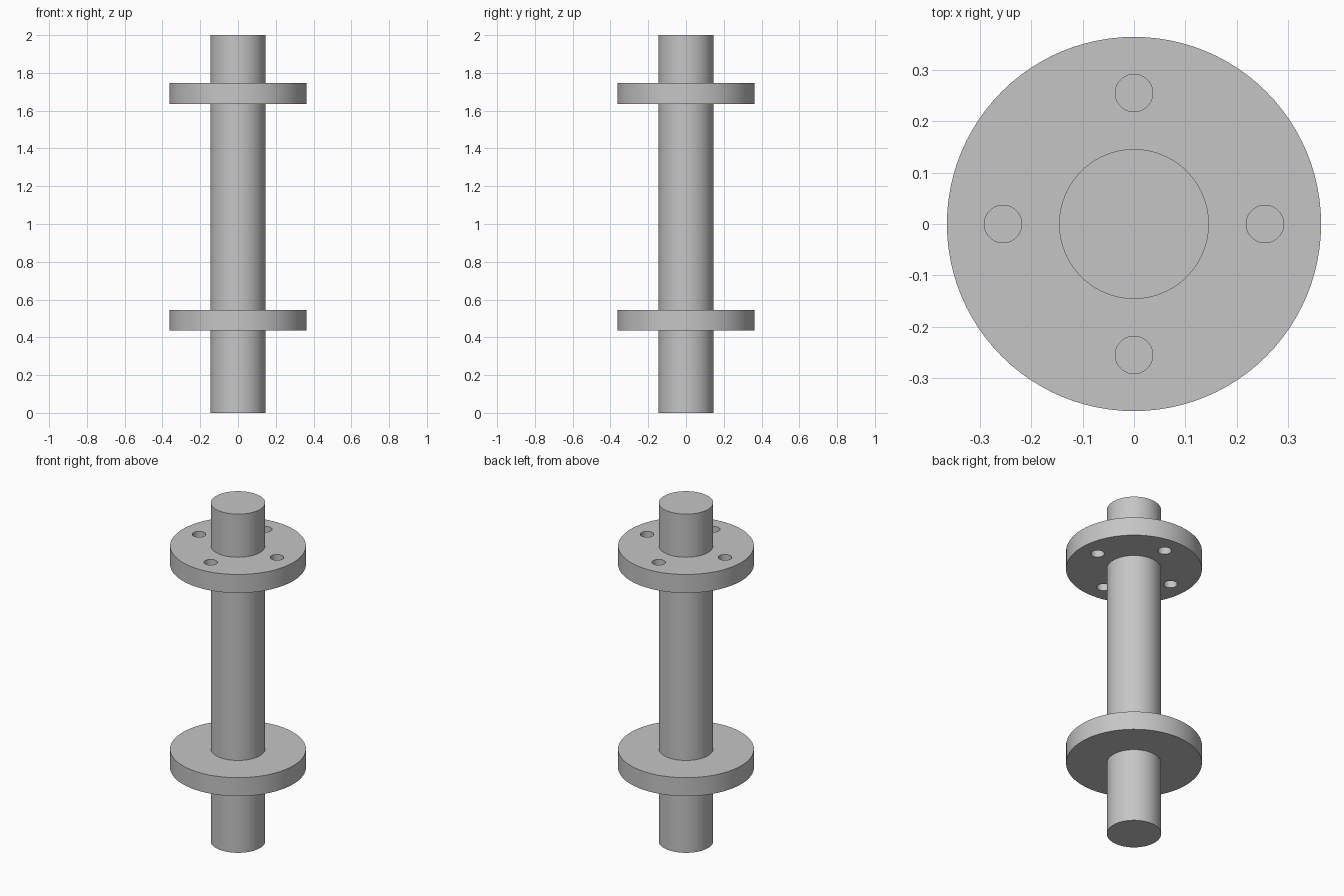
import bpy
import bmesh
import math
from mathutils import Matrix, Vector

cube = bpy.data.objects.get("Cube")
if cube:
    bpy.data.objects.remove(cube, do_unlink=True)

U = 2 / 55            # design unit: the shaft is 55 units long
SIDES = 96
SHAFT_R, FLANGE_R = 4, 10
HOLE_R, HOLE_CIRCLE = 1, 7

steel = bpy.data.materials.new("plain_grey")
steel.use_nodes = True
grey = (0.56, 0.56, 0.56, 1)
steel.diffuse_color = grey
steel.node_tree.nodes["Principled BSDF"].inputs["Base Color"].default_value = grey


def finish(name, bm):
    """Turn a bmesh into a linked, coloured object."""
    bmesh.ops.recalc_face_normals(bm, faces=bm.faces)
    mesh = bpy.data.meshes.new(name)
    bm.to_mesh(mesh)
    bm.free()
    mesh.materials.append(steel)
    obj = bpy.data.objects.new(name, mesh)
    bpy.context.collection.objects.link(obj)
    return obj


# Shaft with two flanges, turned as one solid from a (radius, height) profile
profile = [(SHAFT_R, 0)]
for low, high in ((12, 15), (45, 48)):
    profile += [(SHAFT_R, low), (FLANGE_R, low), (FLANGE_R, high), (SHAFT_R, high)]
profile.append((SHAFT_R, 55))

bm = bmesh.new()
rings = []
for r, z in profile:
    ring = []
    for i in range(SIDES):
        a = math.tau * i / SIDES
        ring.append(bm.verts.new(Vector((r * math.cos(a), r * math.sin(a), z)) * U))
    rings.append(ring)
for a, b in zip(rings, rings[1:]):
    for i in range(SIDES):
        j = (i + 1) % SIDES
        bm.faces.new((a[i], a[j], b[j], b[i]))
bm.faces.new(rings[0])
bm.faces.new(rings[-1])
shaft = finish("flanged_shaft", bm)

# Four bolt holes through the upper flange only
bm = bmesh.new()
for k in range(4):
    a = math.tau * k / 4
    place = Vector((HOLE_CIRCLE * math.cos(a), HOLE_CIRCLE * math.sin(a), 46.5)) * U
    bmesh.ops.create_cone(bm, cap_ends=True, segments=40, radius1=HOLE_R * U,
                          radius2=HOLE_R * U, depth=5 * U,
                          matrix=Matrix.Translation(place))
cutter = finish("bolt_hole_cutter", bm)
cutter.hide_render = True

cut = shaft.modifiers.new("bolt_holes", "BOOLEAN")
cut.operation = "DIFFERENCE"
cut.solver = "EXACT"
cut.object = cutter

bpy.ops.object.select_all(action="DESELECT")
shaft.select_set(True)
bpy.context.view_layer.objects.active = shaft
bpy.ops.object.modifier_apply(modifier=cut.name)
bpy.data.objects.remove(cutter, do_unlink=True)

# Round walls smooth, rims crisp
bpy.ops.object.shade_smooth_by_angle(angle=math.radians(30))
